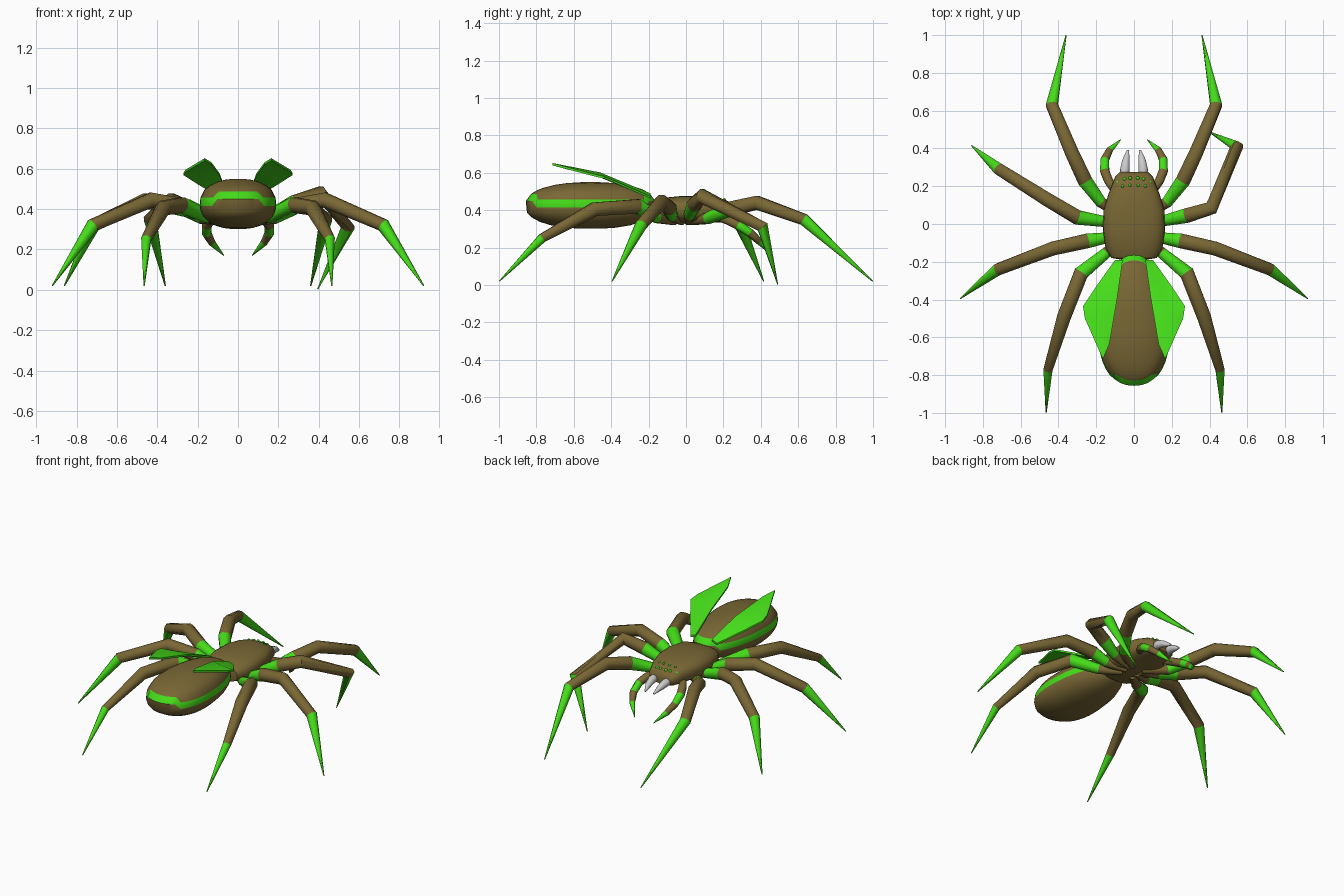
import bpy, bmesh, math
from mathutils import Vector

if "Cube" in bpy.data.objects:
    bpy.data.objects.remove(bpy.data.objects["Cube"])


def material(name, rgb):
    m = bpy.data.materials.new(name)
    m.diffuse_color = (*rgb, 1)
    m.use_nodes = True
    m.node_tree.nodes["Principled BSDF"].inputs["Base Color"].default_value = m.diffuse_color
    return m


BROWN = material("brown", (0.19, 0.135, 0.035))
GREEN = material("green", (0.06, 0.72, 0.01))


def finish(name, bm, mats, angle=40):
    bmesh.ops.recalc_face_normals(bm, faces=bm.faces)
    me = bpy.data.meshes.new(name)
    bm.to_mesh(me)
    bm.free()
    for m in mats:
        me.materials.append(m)
    ob = bpy.data.objects.new(name, me)
    bpy.context.collection.objects.link(ob)
    bpy.ops.object.select_all(action='DESELECT')
    ob.select_set(True)
    bpy.context.view_layer.objects.active = ob
    bpy.ops.object.shade_smooth_by_angle(angle=math.radians(angle))
    return ob


def loft(name, rings, mats, colours, angle=40):
    """Skin rings of points; colours gives the material slot per band."""
    bm = bmesh.new()
    vs = [[bm.verts.new(p) for p in r] for r in rings]
    n = len(vs[0])
    for k in range(len(vs) - 1):
        for i in range(n):
            j = (i + 1) % n
            f = bm.faces.new((vs[k][i], vs[k][j], vs[k + 1][j], vs[k + 1][i]))
            f.material_index = colours[k]
    for end, c in ((vs[0], colours[0]), (vs[-1], colours[-1])):
        bm.faces.new(end).material_index = c
    return finish(name, bm, mats, angle)


def tube(name, path, radii, mats, colours, sides=8, flip=1):
    pts = [Vector((x * flip, y, z)) for x, y, z in path]
    rings = []
    for i, p in enumerate(pts):
        a = (p - pts[i - 1]).normalized() if i else Vector()
        b = (pts[i + 1] - p).normalized() if i < len(pts) - 1 else Vector()
        t = (a + b).normalized()
        u = t.cross(Vector((0, 0, 1))).normalized()
        v = u.cross(t)
        rings.append([p + radii[i] * (math.cos(w) * u + math.sin(w) * v)
                      for w in (2 * math.pi * (k + .5) / sides for k in range(sides))])
    return loft(name, rings, mats, colours, 50)


def spow(v, e):
    return math.copysign(abs(v) ** e, v)


# Abdomen: stacked horizontal egg outlines with a green band raised at the ends
rings, colours = [], []
levels = [-.995, -.95, -.85, -.7, -.5, -.3, -.08, .25, .45, .6, .75, .88, .96, .995]
for k, t in enumerate(levels):
    ring = []
    for i in range(40):
        w = 2 * math.pi * i / 40
        c, s = spow(math.cos(w), .9), spow(math.sin(w), .9)
        lift = .27 if abs(c) < .6 and t in (-.08, .25) else 0
        tt = t + lift * (1 if t < 0 else .9)
        if t == .45:
            tt = .55
        if t == .6:
            tt = .65
        r = (1 - abs(tt) ** 2.3) ** (1 / 2.3)
        ring.append((.187 * r * c * (1 - .14 * s), -.51 + .35 * r * s, .425 + .125 * tt))
    rings.append(ring)
    colours.append(1 if t == -.08 else 0)
loft("abdomen", rings, (BROWN, GREEN), colours[:-1])

# Head and thorax shell: y, half width, bottom, top
rings = []
for y, w, lo, hi in [(-.19, .06, .36, .42), (-.18, .12, .345, .445), (-.13, .15, .335, .465),
                     (-.03, .165, .33, .475), (.08, .16, .33, .475), (.16, .135, .335, .468),
                     (.21, .115, .335, .455), (.25, .10, .34, .435), (.275, .075, .355, .405)]:
    rings.append([(w * spow(math.cos(a), .75), y, (lo + hi) / 2 + (hi - lo) / 2 * spow(math.sin(a), .75))
                  for a in (2 * math.pi * i / 24 for i in range(24))])
loft("head_thorax", rings, (BROWN,), [0] * 8)

# Legs: coxa, green upper joint, two brown lengths, green pointed tip
RADII = [.022, .032, .042, .04, .034, .003]
STRIPES = [0, 1, 0, 0, 1]
front = [(.04, .03, .34), (.175, .115, .355), (.26, .23, .405), (.33, .38, .44), (.435, .63, .35), (.36, .998, .02)]
third = [(.04, -.02, .34), (.155, -.075, .37), (.25, -.09, .41), (.43, -.13, .445), (.72, -.24, .32), (.92, -.395, .02)]
rear = [(.04, -.06, .34), (.15, -.155, .36), (.28, -.26, .42), (.37, -.49, .405), (.455, -.77, .25), (.465, -.998, .02)]
second_right = [(.04, .01, .34), (.17, .02, .375), (.28, .045, .43), (.41, .085, .475), (.545, .41, .31), (.395, .49, .004)]
second_left = [(.04, .01, .34), (.17, .015, .37), (.30, .035, .41), (.46, .13, .44), (.715, .29, .32), (.86, .415, .02)]
for side, f, second in (("left", -1, second_left), ("right", 1, second_right)):
    for label, path in (("front", front), ("second", second), ("third", third), ("rear", rear)):
        radii = RADII[:4] + ([.026] if label == "rear" else [.034]) + RADII[5:]
        tube(f"{label}_leg_{side}", path, radii, (BROWN, GREEN), STRIPES, 8, f)

    # Curved feelers beside the jaws
    tube(f"feeler_{side}",
         [(.09, .16, .37), (.135, .23, .345), (.155, .28, .32), (.155, .34, .28), (.13, .39, .235), (.07, .447, .17)],
         [.022, .026, .026, .024, .019, .002], (BROWN, GREEN), [0, 0, 1, 0, 1], 8, f)

    # Grey jaws
    tube(f"jaw_{side}", [(.05, .24, .375), (.048, .29, .375), (.043, .335, .362), (.032, .39, .335)],
         [.024, .027, .021, .006], (), [0, 0, 0], 8, f)

    # Raised wing plate on the abdomen
    bm = bmesh.new()
    outline = [(.06, -.19, .49), (.10, -.19, .475), (.20, -.33, .535), (.27, -.435, .58),
               (.26, -.50, .595), (.165, -.715, .652), (.13, -.635, .63), (.09, -.40, .575)]
    top = [bm.verts.new((x * f, y, z)) for x, y, z in outline]
    low = [bm.verts.new((x * f, y, z - .012)) for x, y, z in outline]
    ct, cl = (bm.verts.new((.17 * f, -.46, z)) for z in (.602, .575))
    for i in range(8):
        j = (i + 1) % 8
        bm.faces.new((top[i], top[j], ct))
        bm.faces.new((low[j], low[i], cl))
        bm.faces.new((top[i], low[i], low[j], top[j]))
    finish(f"wing_plate_{side}", bm, (GREEN,), 30)

    # Eyes in two rows
    bm = bmesh.new()
    for x, y, z, r in [(.02, .243, .437, .010), (.05, .238, .435, .010), (.085, .22, .426, .011),
                       (.022, .205, .456, .008), (.06, .20, .452, .008)]:
        geo = bmesh.ops.create_uvsphere(bm, u_segments=8, v_segments=6, radius=r)
        bmesh.ops.translate(bm, verts=geo["verts"], vec=(x * f, y, z))
    finish(f"eyes_{side}", bm, (GREEN,), 60)
